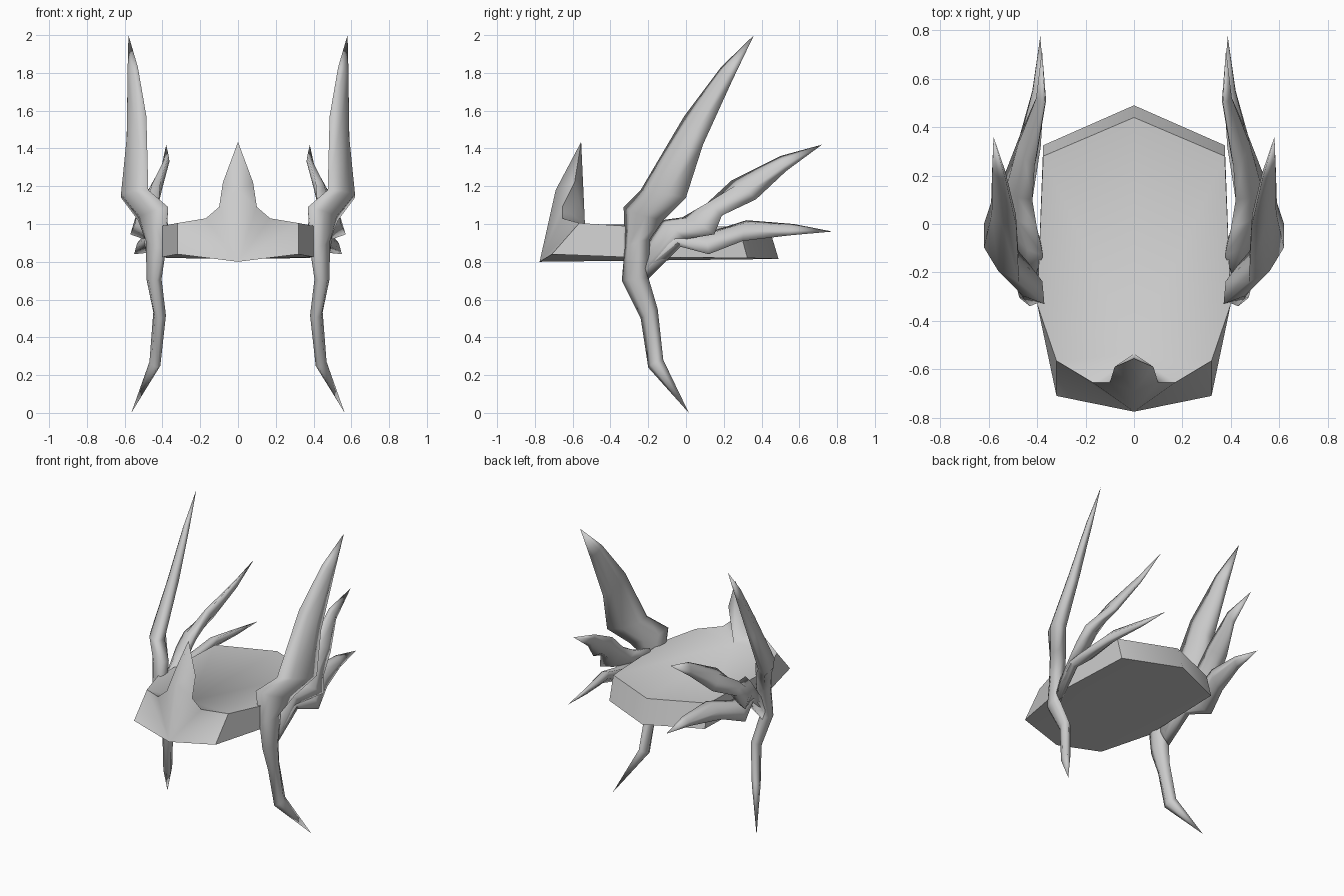
import bpy
import bmesh
from mathutils import Vector

cube = bpy.data.objects.get("Cube")
if cube:
    bpy.data.objects.remove(cube, do_unlink=True)

grey = bpy.data.materials.new("plain_grey")
grey.use_nodes = True
COLOUR = (0.6, 0.6, 0.6, 1)
grey.diffuse_color = COLOUR
grey.node_tree.nodes["Principled BSDF"].inputs["Base Color"].default_value = COLOUR


def finish(name, bm):
    """Turn a left-half mesh into a mirrored, smooth object."""
    bmesh.ops.recalc_face_normals(bm, faces=bm.faces)
    for f in bm.faces:
        f.smooth = True
    mesh = bpy.data.meshes.new(name)
    bm.to_mesh(mesh)
    bm.free()
    mesh.materials.append(grey)
    obj = bpy.data.objects.new(name, mesh)
    bpy.context.collection.objects.link(obj)
    mirror = obj.modifiers.new("mirror", "MIRROR")
    mirror.merge_threshold = 0.001
    return obj


def blade(name, start, stations, end):
    """Flattened horn: each station is (edge, opposite edge, thickness)."""
    bm = bmesh.new()
    mids = [(Vector(a) + Vector(b)) / 2 for a, b, t in stations]
    path = [Vector(start) if start else mids[0]] + mids + [Vector(end)]
    rings = []
    for i, (a, b, thick) in enumerate(stations):
        a, b = Vector(a), Vector(b)
        side = (b - a).cross(path[i + 2] - path[i]).normalized() * thick / 2
        points = [a, a.lerp(b, 0.3) + side, a.lerp(b, 0.7) + side,
                  b, a.lerp(b, 0.7) - side, a.lerp(b, 0.3) - side]
        rings.append([bm.verts.new(p) for p in points])
    n = len(rings[0])
    for r, s in zip(rings, rings[1:]):
        for k in range(n):
            bm.faces.new((r[k], r[(k + 1) % n], s[(k + 1) % n], s[k]))
    if start:
        tip = bm.verts.new(start)
        for k in range(n):
            bm.faces.new((tip, rings[0][(k + 1) % n], rings[0][k]))
    else:
        bm.faces.new(rings[0])
    tip = bm.verts.new(end)
    for k in range(n):
        bm.faces.new((rings[-1][k], rings[-1][(k + 1) % n], tip))
    return finish(name, bm)


# Circlet: half outline of the base, the rim with its front point, and the top
bm = bmesh.new()
base = [bm.verts.new(p) for p in (
    (0, -.775, .8), (.32, -.71, .84), (.4, -.33, .825), (.375, .325, .82), (0, .49, .815))]
rim = [bm.verts.new(p) for p in (
    (0, -.555, 1.435), (.08, -.59, 1.22), (.1, -.655, 1.09), (.17, -.655, 1.03),
    (.32, -.565, 1.005), (.4, -.33, .99), (.375, .28, .985), (0, .44, .98))]
keel = bm.verts.new((0, -.69, 1.18))
hollow = bm.verts.new((0, -.535, 1))

bm.faces.new(base)
for a, b in zip(rim, rim[1:]):
    bm.faces.new((hollow, a, b))
for a, b in zip(rim[:2], rim[1:3]):
    bm.faces.new((keel, b, a))
bm.faces.new((base[0], rim[2], keel))
for a, b in zip(rim[2:4], rim[3:5]):
    bm.faces.new((base[0], b, a))
bm.faces.new((base[0], base[1], rim[4]))
for i in (1, 2, 3):
    bm.faces.new((base[i], base[i + 1], rim[i + 4], rim[i + 3]))

# Crisp rim, base outline and corner edges
for loop in (base, rim):
    for a, b in zip(loop, loop[1:]):
        bm.edges.get((a, b)).smooth = False
for i in (1, 2, 3):
    bm.edges.get((base[i], rim[i + 3])).smooth = False
finish("circlet", bm)

# Tall side horns that sweep up and back, with a curved tusk below
blade("tall_horns", (.58, .36, 2), [
    ((.53, .185, 1.83), (.585, .245, 1.76), .04),
    ((.485, -.01, 1.57), (.59, .09, 1.42), .07),
    ((.475, -.24, 1.18), (.62, 0, 1.14), .1),
    ((.37, -.33, 1.09), (.53, -.12, 1.02), .1),
    ((.395, -.325, .87), (.47, -.19, .92), .09),
    ((.43, -.34, .7), (.46, -.2, .72), .07),
    ((.405, -.24, .5), (.425, -.15, .55), .06),
    ((.425, -.2, .24), (.455, -.12, .28), .05),
], (.565, .015, 0))

# Middle horns
blade("middle_horns", None, [
    ((.42, -.24, .85), (.46, -.2, .72), .05),
    ((.375, -.13, 1.02), (.5, 0, .92), .07),
    ((.4, -.02, 1.035), (.57, .15, .945), .08),
    ((.42, .1, 1.1), (.54, .19, 1.045), .08),
    ((.41, .24, 1.23), (.47, .37, 1.13), .06),
    ((.367, .5, 1.36), (.4, .53, 1.28), .03),
], (.38, .72, 1.42))

# Low horns that point straight back
blade("low_horns", None, [
    ((.42, -.22, .85), (.46, -.2, .71), .05),
    ((.43, -.08, .95), (.49, -.03, .88), .06),
    ((.42, .1, .95), (.55, .12, .84), .07),
    ((.385, .32, 1.02), (.49, .3, .91), .06),
    ((.37, .57, 1), (.42, .55, .94), .03),
], (.387, .775, .96))
